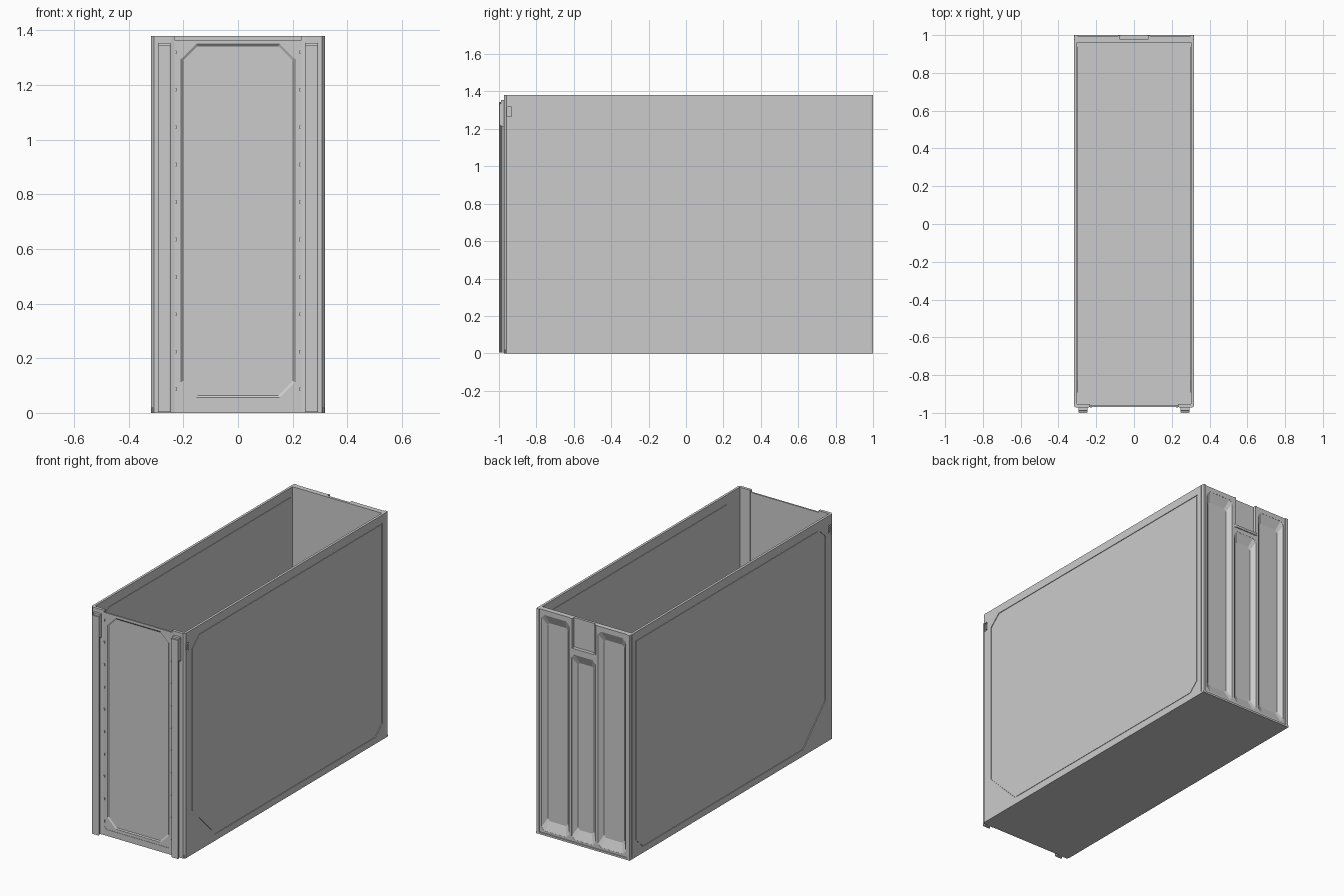
import bpy, bmesh

if "Cube" in bpy.data.objects:
    bpy.data.objects.remove(bpy.data.objects["Cube"])

W, YF, YB, H, T = 0.318, -0.972, 0.998, 1.38, 0.015   # half width, front, back, height, wall


def loft(name, loops):
    """Closed solid skinned through matching 3D loops."""
    bm = bmesh.new()
    rings = [[bm.verts.new(p) for p in loop] for loop in loops]
    n = len(rings[0])
    for a, b in zip(rings, rings[1:]):
        for i in range(n):
            bm.faces.new((a[i], a[(i + 1) % n], b[(i + 1) % n], b[i]))
    bm.faces.new(rings[0])
    bm.faces.new(rings[-1])
    bmesh.ops.recalc_face_normals(bm, faces=bm.faces)
    me = bpy.data.meshes.new(name)
    bm.to_mesh(me)
    bm.free()
    ob = bpy.data.objects.new(name, me)
    bpy.context.collection.objects.link(ob)
    return ob


def box(name, x0, x1, y0, y1, z0, z1):
    return loft(name, [[(x0, y0, z), (x1, y0, z), (x1, y1, z), (x0, y1, z)] for z in (z0, z1)])


def octagon(x0, x1, z0, z1, c):
    return [(x0 + c, z0), (x1 - c, z0), (x1, z0 + c), (x1, z1 - c),
            (x1 - c, z1), (x0 + c, z1), (x0, z1 - c), (x0, z0 + c)]


def at_y(pts, y):
    return [(x, y, z) for x, z in pts]


def cut(ob, cutter):
    cutter.hide_render = True
    m = ob.modifiers.new("cut", 'BOOLEAN')
    m.operation, m.object, m.solver = 'DIFFERENCE', cutter, 'EXACT'
    bpy.context.view_layer.objects.active = ob
    bpy.ops.object.modifier_apply(modifier=m.name)
    bpy.data.objects.remove(cutter)


# Floor
box("floor", -W + .004, W - .004, YF + .004, YB - .02, 0, .02)

# Side walls with chamfered panels, latch slots
panel = [(-.90, .26), (-.68, .04), (.88, .04), (.945, .10), (.945, 1.33), (-.83, 1.33), (-.90, 1.265)]
groove = [(-.893, .263), (-.677, .047), (.877, .047), (.938, .103), (.938, 1.323), (-.827, 1.323), (-.893, 1.262)]
for s, side in ((-1, "left"), (1, "right")):
    wall = loft(side + "_wall", [[(s * x, y, z) for x, y in
                ((W - T, YF), (W - .01, YF), (W, YF + .012), (W, .978), (W - T, .978))] for z in (0, H)])
    # outer panel is sunk, leaving a thin frame, with a groove at its border
    cut(wall, loft("cutter", [[(s * .325, y, z) for y, z in panel],
                              [(s * (W - .004), y, z) for y, z in panel]]))
    cut(wall, box("cutter", *sorted((s * (W - .010), s * .33)), -.957, -.933, 1.265, 1.318))
    loft(side + "_panel", [[(s * (W - T - .003), y, z) for y, z in groove],
                           [(s * (W - .001), y, z) for y, z in groove]])
    box(side + "_latch", *sorted((s * (W - .011), s * (W - .002))), -.949, -.941, 1.275, 1.308)

    # Front corner post and wedge-shaped front rail
    loft(side + "_front_post", [[(s * x, y, z) for x, y in
         ((.232, YF + .003), (.245, YF), (W - .012, YF), (W - .012, YF + .018), (.232, YF + .018))]
         for z in (0, H)])
    rail = [(.257, YF + .002), (.257, -.984), (.246, -.992), (.246, -.998), (.25, -1),
            (.289, -1), (.293, -.998), (.293, -.992), (.281, -.984), (.281, YF + .002)]
    loft(side + "_front_rail", [[(s * x, y, z) for x, y in rail] for z in (.004, 1.345)])
    loft(side + "_rail_cap", [[(s * x, y, z) for x, y in
         ((.246, YF), (.293, YF), (.293, y1), (.246, y1))]
         for z, y1 in ((1.21, -.985), (1.225, -.992), (1.32, -.992), (1.355, -.988))])

    # Studs along the front frame
    for i in range(10):
        z = .08 + i * .137
        box(side + "_stud", s * .228 - .003, s * .228 + .003, YF - .002, YF + .006, z, z + .014)

# Front wall: slightly lower, with a frame step and a sunken chamfered panel
front = box("front_wall", -.233, .233, YF + .002, YF + .014, 0, 1.366)
cut(front, loft("cutter", [at_y(octagon(-.228, .228, .038, 1.40, .015), YF - .02),
                           at_y(octagon(-.228, .228, .038, 1.40, .015), YF + .004)]))
cut(front, loft("cutter", [at_y(octagon(-.208, .208, .057, 1.350, .055), YF - .01),
                           at_y(octagon(-.208, .208, .057, 1.350, .055), YF + .004),
                           at_y(octagon(-.201, .201, .064, 1.343, .053), YF + .009)]))

# Back wall with flanged edges, three sloped recesses and a finger pocket
back = box("back_wall", -W + .004, W - .004, .962, YB - .004, 0, H)
for x0, x1, top in ((-.285, -.098, 1.35), (-.08, .08, 1.16), (.098, .285, 1.35)):
    w, h, d = .025, .055, .029
    mouth = octagon(x0, x1, .025, top, .02)
    deep = octagon(x0 + w, x1 - w, .025 + h, top - h, .014)
    cut(back, loft("cutter", [at_y(mouth, YB + .02), at_y(mouth, YB - .005), at_y(deep, YB - d)]))
cut(back, box("cutter", -.085, .085, .978, 1.05, 1.2, 1.5))
for s, side in ((-1, "left"), (1, "right")):
    loft(side + "_back_flange", [[(s * x, y, z) for x, y in
         ((W - .02, .976), (W - .003, .976), (W, .985), (W - .003, 1), (W - .02, 1))] for z in (0, H)])
    # pocket side lips
    box(side + "_pocket_lip", s * .08 - .006, s * .08 + .006, .978, .998, 1.2, H)
loft("pocket_ledge", [[(x, y, z) for x, y in
     ((-.09, .978), (.09, .978), (.09, .994), (.07, 1), (-.07, 1), (-.09, .994))] for z in (1.185, 1.2)])
box("back_foot_strip", -W, W, .976, 1, 0, .012)
